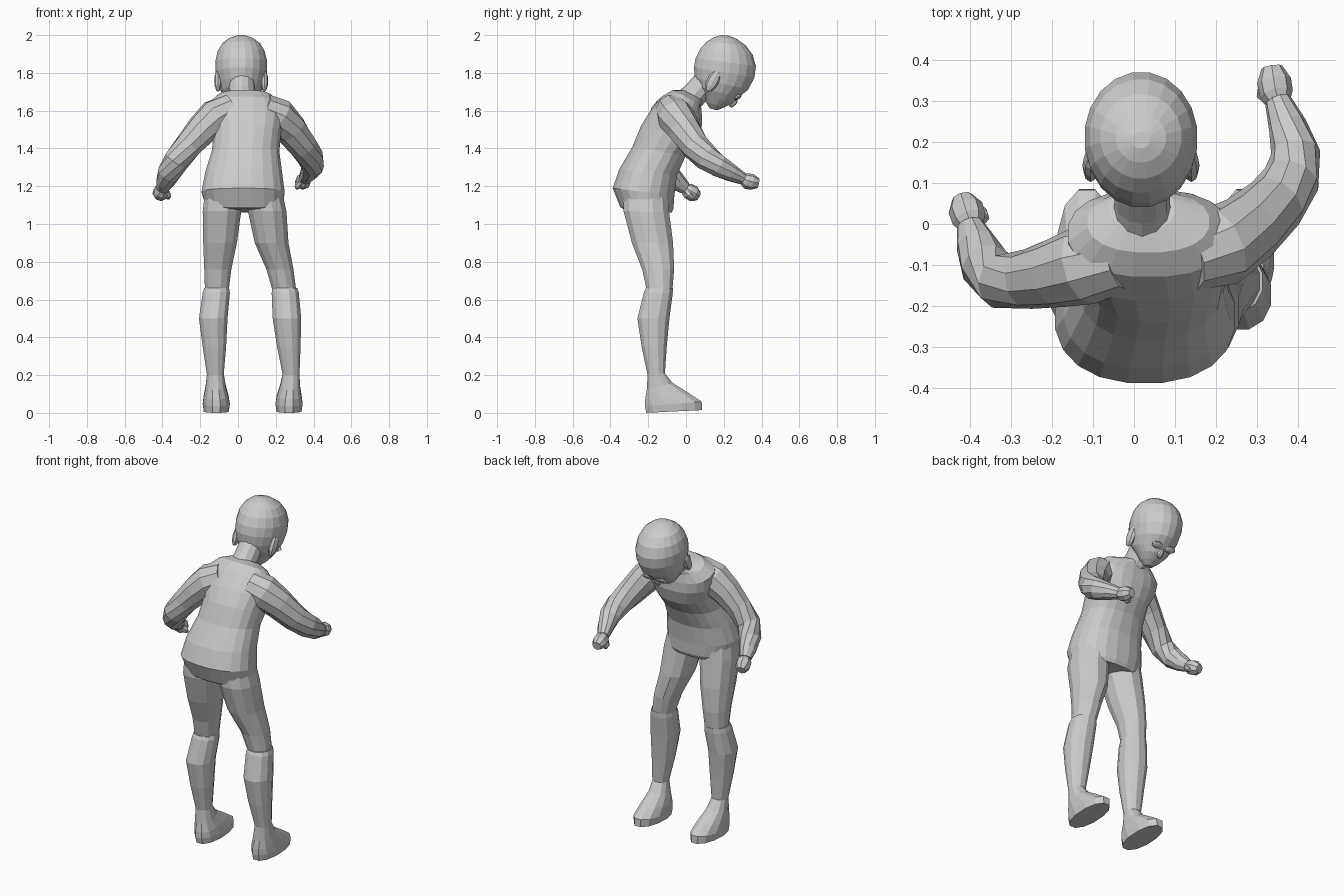
import bpy, bmesh, math
from mathutils import Vector, Matrix


def skin(name, rings):
    """Bridge a list of equal-sized point rings and cap both ends."""
    bm = bmesh.new()
    vs = [[bm.verts.new(p) for p in r] for r in rings]
    n = len(vs[0])
    for a, b in zip(vs, vs[1:]):
        for i in range(n):
            j = (i + 1) % n
            bm.faces.new((a[i], a[j], b[j], b[i]))
    bm.faces.new(vs[0][::-1])
    bm.faces.new(vs[-1])
    bmesh.ops.recalc_face_normals(bm, faces=bm.faces)
    me = bpy.data.meshes.new(name)
    bm.to_mesh(me)
    bm.free()
    ob = bpy.data.objects.new(name, me)
    bpy.context.collection.objects.link(ob)
    return ob


def stack(name, rows, sides, power=1.0):
    """Rows: centre x, half width, back y, back z, front y, front z."""
    def s(v):
        return math.copysign(abs(v) ** power, v)
    rings = []
    for cx, w, yb, zb, yf, zf in rows:
        ring = []
        for i in range(sides):
            t = 2 * math.pi * (i + 0.5) / sides
            k = (s(math.sin(t)) / s(math.cos(math.pi / sides)) + 1) / 2 if sides % 4 else (s(math.sin(t)) + 1) / 2
            ring.append((cx + w * s(math.cos(t)), yb + (yf - yb) * k, zb + (zf - zb) * k))
        rings.append(ring)
    return skin(name, rings)


def tube(name, path, sides, flat=1.0):
    """Path rows: x, y, z, radius."""
    pts = [Vector(p[:3]) for p in path]
    rings = []
    for k, p in enumerate(pts):
        t = (pts[min(k + 1, len(pts) - 1)] - pts[max(k - 1, 0)]).normalized()
        side = t.cross(Vector((0, 0, 1))).normalized()
        up = side.cross(t)
        r = path[k][3]
        rings.append([p + side * r * flat * math.cos(a) + up * r * math.sin(a)
                      for a in (2 * math.pi * i / sides for i in range(sides))])
    return skin(name, rings)


def blob(name, loc, size, pitch):
    """Low-poly ellipsoid pitched about x."""
    bm = bmesh.new()
    m = Matrix.Translation(loc) @ Matrix.Rotation(pitch, 4, 'X') @ Matrix.Diagonal((*size, 1))
    bmesh.ops.create_uvsphere(bm, u_segments=8, v_segments=6, radius=1, matrix=m)
    me = bpy.data.meshes.new(name)
    bm.to_mesh(me)
    bm.free()
    bpy.context.collection.objects.link(bpy.data.objects.new(name, me))


# Shirt body, leaning forward
stack("shirt", [
    (0.035, 0.195, -0.335, 1.08, -0.075, 1.06),
    (0.035, 0.205, -0.35, 1.09, -0.065, 1.08),
    (0.027, 0.222, -0.39, 1.19, -0.06, 1.15),
    (0.030, 0.205, -0.355, 1.29, -0.045, 1.26),
    (0.040, 0.180, -0.285, 1.41, 0.0, 1.36),
    (0.050, 0.180, -0.24, 1.52, 0.06, 1.44),
    (0.045, 0.205, -0.19, 1.60, 0.085, 1.52),
    (0.037, 0.200, -0.13, 1.675, 0.085, 1.58),
    (0.035, 0.150, -0.07, 1.71, 0.08, 1.63),
    (0.020, 0.080, -0.015, 1.71, 0.09, 1.655)], 20, 0.88)

# Neck
tube("neck", [(0.02, -0.02, 1.62, 0.075), (0.02, 0.05, 1.69, 0.068),
              (0.02, 0.13, 1.78, 0.068)], 12)

# Head, bowed forward, from chin to crown
HX = 0.017
stack("head", [(HX, w, *p) for w, p in [
    (0.025, (0.125, 1.612, 0.165, 1.602)),
    (0.055, (0.105, 1.645, 0.205, 1.618)),
    (0.082, (0.085, 1.69, 0.25, 1.64)),
    (0.105, (0.06, 1.73, 0.278, 1.668)),
    (0.124, (0.045, 1.775, 0.332, 1.712)),
    (0.137, (0.040, 1.83, 0.364, 1.775)),
    (0.139, (0.050, 1.88, 0.372, 1.835)),
    (0.126, (0.075, 1.93, 0.355, 1.895)),
    (0.100, (0.11, 1.967, 0.318, 1.945)),
    (0.062, (0.15, 1.99, 0.27, 1.98)),
    (0.022, (0.185, 2.0, 0.225, 1.997))]], 20)
blob("nose", (HX, 0.25, 1.643), (0.018, 0.018, 0.03), -0.7)
for side in (-1, 1):
    blob("ear", (HX + side * 0.123, 0.143, 1.757), (0.02, 0.032, 0.063), -0.5)
    blob("brow", (HX + side * 0.045, 0.275, 1.672), (0.04, 0.022, 0.012), 0.6)

# Sleeves, bent at the elbow; each arm has its own pose
tube("left_arm", [
    (-0.03, -0.08, 1.61, 0.085), (-0.12, -0.10, 1.565, 0.098),
    (-0.19, -0.12, 1.50, 0.085), (-0.26, -0.135, 1.42, 0.073),
    (-0.325, -0.14, 1.335, 0.068), (-0.365, -0.10, 1.27, 0.062),
    (-0.385, -0.05, 1.225, 0.050), (-0.40, -0.005, 1.19, 0.034)], 10)
tube("right_arm", [
    (0.13, -0.08, 1.61, 0.085), (0.21, -0.055, 1.57, 0.10),
    (0.28, -0.01, 1.50, 0.088), (0.345, 0.05, 1.41, 0.077),
    (0.385, 0.11, 1.35, 0.070), (0.395, 0.175, 1.305, 0.060),
    (0.375, 0.24, 1.27, 0.047), (0.352, 0.30, 1.24, 0.033)], 10)

# Loosely closed hands with thumbs
tube("left_hand", [(-0.395, -0.01, 1.19, 0.028), (-0.403, 0.012, 1.175, 0.042),
                   (-0.412, 0.04, 1.16, 0.043), (-0.42, 0.065, 1.147, 0.026)], 8, 1.0)
tube("left_thumb", [(-0.385, -0.0, 1.175, 0.016), (-0.37, 0.02, 1.15, 0.018),
                    (-0.37, 0.035, 1.135, 0.01)], 6)
tube("right_hand", [(0.355, 0.295, 1.242, 0.028), (0.348, 0.318, 1.23, 0.041),
                    (0.342, 0.35, 1.222, 0.042), (0.337, 0.383, 1.215, 0.026)], 8, 1.0)
tube("right_thumb", [(0.335, 0.30, 1.225, 0.016), (0.315, 0.32, 1.20, 0.018),
                     (0.313, 0.335, 1.19, 0.01)], 6)

# Legs. Rows: left x, right x, half width, back y, back z, front y, front z
THIGH = [(-0.075, 0.13, 0.10, -0.335, 1.20, -0.10, 1.20),
         (-0.085, 0.155, 0.105, -0.335, 1.07, -0.085, 1.06),
         (-0.095, 0.178, 0.092, -0.29, 0.90, -0.065, 0.90),
         (-0.107, 0.222, 0.074, -0.235, 0.76, -0.06, 0.76),
         (-0.112, 0.245, 0.065, -0.21, 0.65, -0.07, 0.65)]
SHIN = [(-0.113, 0.248, 0.068, -0.215, 0.66, -0.067, 0.66),
        (-0.115, 0.250, 0.074, -0.225, 0.64, -0.068, 0.63),
        (-0.131, 0.259, 0.078, -0.26, 0.50, -0.085, 0.50),
        (-0.125, 0.269, 0.064, -0.237, 0.35, -0.10, 0.35),
        (-0.120, 0.281, 0.046, -0.205, 0.20, -0.11, 0.21),
        (-0.118, 0.275, 0.055, -0.21, 0.12, -0.07, 0.16),
        (-0.116, 0.271, 0.068, -0.22, 0.07, 0.02, 0.105),
        (-0.115, 0.270, 0.074, -0.222, 0.035, 0.088, 0.06),
        (-0.115, 0.270, 0.068, -0.215, 0.0, 0.09, 0.015)]
for i, side in enumerate(("left", "right")):
    for part, rows in (("thigh", THIGH), ("lower_leg", SHIN)):
        stack(f"{side}_{part}", [(r[i], *r[2:]) for r in rows], 12, 0.92)
